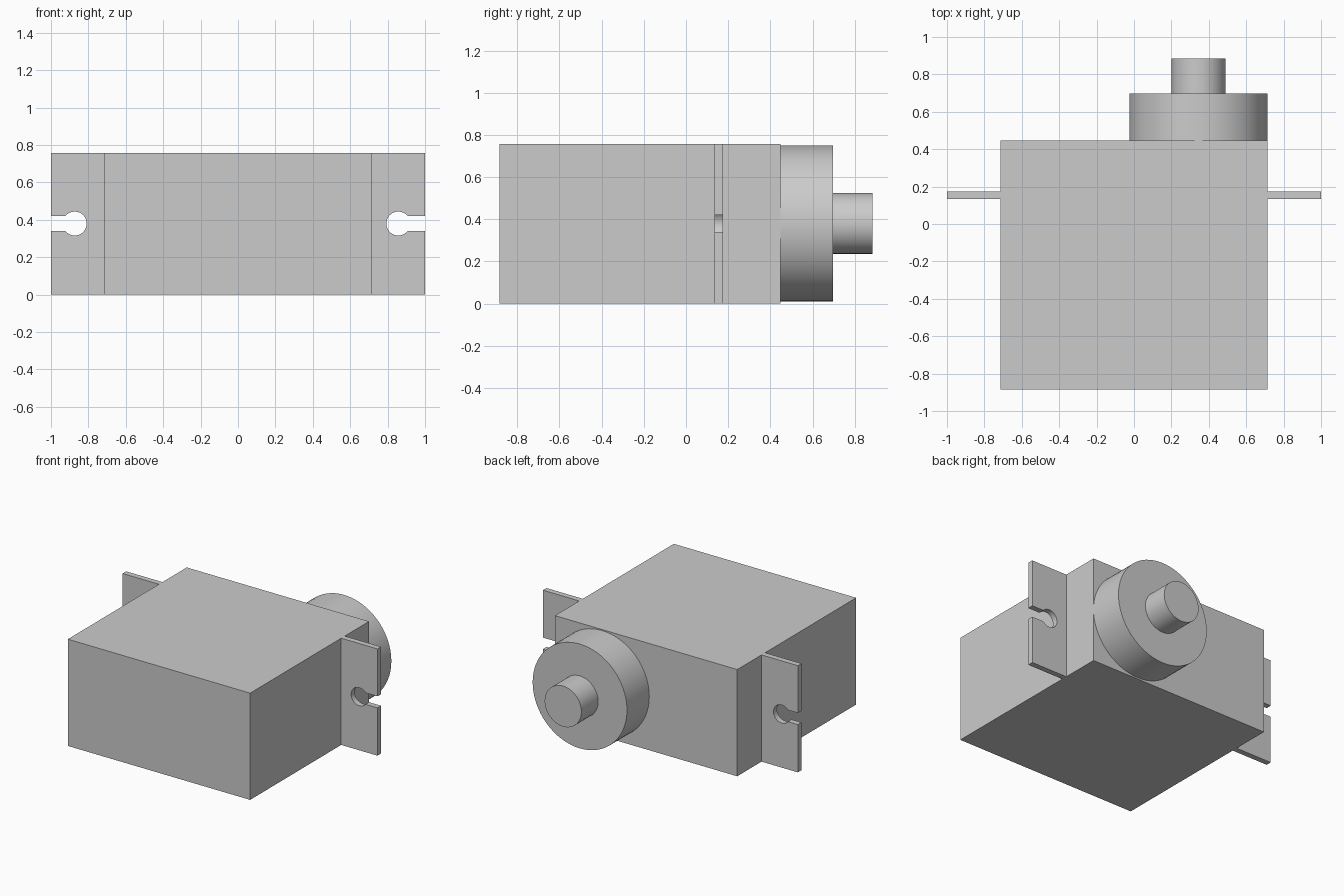
import bpy, bmesh, math
from mathutils import Vector

cube = bpy.data.objects.get("Cube")
if cube:
    bpy.data.objects.remove(cube, do_unlink=True)

HEIGHT, MID = 0.757, 0.38
BODY_X, BODY_FRONT, BODY_BACK = 0.715, -0.885, 0.447
SHAFT_X = 0.345

grey = bpy.data.materials.new("plain_grey")
grey.use_nodes = True
COLOUR = (0.6, 0.6, 0.6, 1)
grey.diffuse_color = COLOUR
grey.node_tree.nodes["Principled BSDF"].inputs["Base Color"].default_value = COLOUR


def extrude_profile(name, profile, y0, y1, smooth=False):
    """Extrude an (x, z) outline along y from y0 to y1."""
    bm = bmesh.new()
    face = bm.faces.new([bm.verts.new((x, y0, z)) for x, z in profile])
    new = bmesh.ops.extrude_face_region(bm, geom=[face])["geom"]
    bmesh.ops.translate(bm, vec=Vector((0, y1 - y0, 0)),
                        verts=[v for v in new if isinstance(v, bmesh.types.BMVert)])
    bmesh.ops.recalc_face_normals(bm, faces=bm.faces)
    mesh = bpy.data.meshes.new(name)
    bm.to_mesh(mesh)
    bm.free()
    mesh.materials.append(grey)
    obj = bpy.data.objects.new(name, mesh)
    bpy.context.collection.objects.link(obj)
    if smooth:
        bpy.ops.object.select_all(action="DESELECT")
        obj.select_set(True)
        bpy.context.view_layer.objects.active = obj
        bpy.ops.object.shade_smooth_by_angle(angle=math.radians(30))
    return obj


def arc(cx, cz, r, start, end, steps):
    return [(cx + r * math.cos(start + (end - start) * i / steps),
             cz + r * math.sin(start + (end - start) * i / steps))
            for i in range(steps + 1)]


def mounting_tab(name, side, hole_x):
    """Flat ear with a keyhole slot open to its outer edge."""
    r, slot = 0.064, 0.041
    a = math.asin(slot / r)
    outline = [(1, MID - slot), (1, 0), (BODY_X, 0), (BODY_X, HEIGHT),
               (1, HEIGHT), (1, MID + slot)]
    outline += arc(hole_x, MID, r, a, 2 * math.pi - a, 32)
    extrude_profile(name, [(side * x, z) for x, z in outline], 0.135, 0.175, True)


# Main housing
extrude_profile("housing", [(-BODY_X, 0), (BODY_X, 0), (BODY_X, HEIGHT), (-BODY_X, HEIGHT)],
                BODY_FRONT, BODY_BACK)

# Mounting tabs
mounting_tab("left_mounting_tab", 1, 0.857)
mounting_tab("right_mounting_tab", -1, 0.873)

# Round gear cover and output shaft on the back
for part, radius, y0, y1 in (("gear_cover", 0.37, BODY_BACK, 0.697),
                             ("output_shaft", 0.144, 0.697, 0.885)):
    circle = arc(SHAFT_X, MID, radius, 0, 2 * math.pi, 64)[:-1]
    extrude_profile(part, circle, y0, y1, True)
